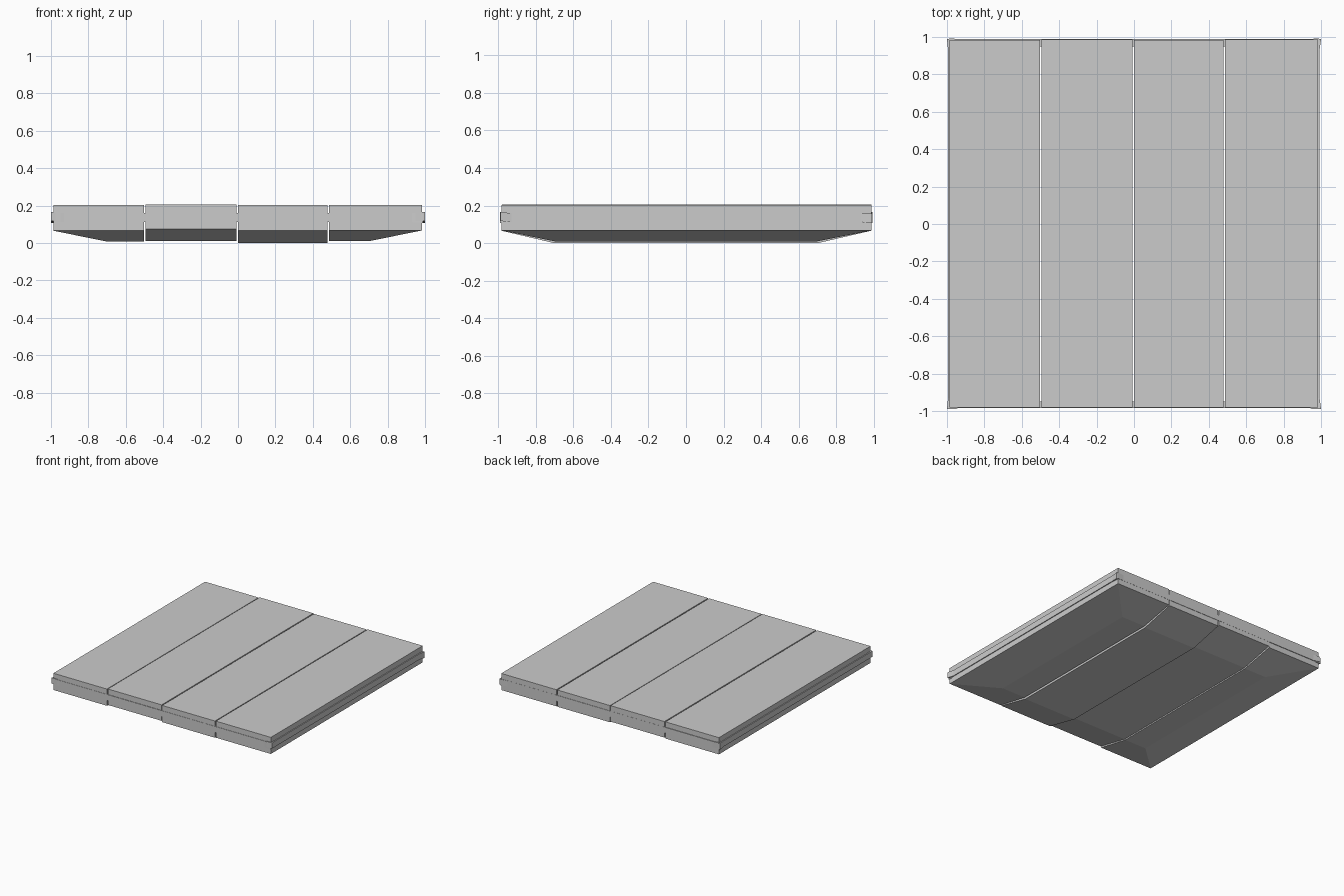
import bpy, bmesh

if "Cube" in bpy.data.objects:
    bpy.data.objects.remove(bpy.data.objects["Cube"])


def hull(name, points):
    """Convex solid around a few corner points."""
    bm = bmesh.new()
    for p in points:
        bm.verts.new(p)
    bmesh.ops.convex_hull(bm, input=bm.verts)
    bmesh.ops.dissolve_limit(bm, angle_limit=0.005, verts=bm.verts, edges=bm.edges)
    bmesh.ops.recalc_face_normals(bm, faces=bm.faces)
    me = bpy.data.meshes.new(name)
    bm.to_mesh(me)
    bm.free()
    ob = bpy.data.objects.new(name, me)
    bpy.context.collection.objects.link(ob)
    return ob


def rect(x0, x1, y0, y1, z):
    return [(x, y, z) for x in (x0, x1) for y in (y0, y1)]


# Four planks: left, right, front, back, top, rim height, underside height
planks = [
    (-0.987, -0.502, -0.982, 0.983, 0.203, 0.066, 0.008),
    (-0.495, -0.007, -0.980, 0.987, 0.205, 0.074, 0.012),
    (0.000, 0.478, -0.982, 0.985, 0.203, 0.066, 0.000),
    (0.486, 0.985, -0.981, 0.987, 0.204, 0.068, 0.010),
]
for i, (x0, x1, y0, y1, top, rim, low) in enumerate(planks):
    # the underside tapers inwards on all outer edges
    bx0, bx1 = max(x0, -0.70), min(x1, 0.70)
    hull(f"plank_{i + 1}",
         rect(x0, x1, y0, y1, top) + rect(x0, x1, y0, y1, rim)
         + rect(bx0, bx1, -0.70, 0.70, low))


# Thin trim strips around the rim, flaring a little at the corners
def strip(name, side, axis, out, flare):
    # lower/upper height at start, middle and end of the strip
    stations = [(-0.988, flare, 0.118, 0.165), (-0.93, out, 0.112, 0.160),
                (0.93, out, 0.112, 0.160), (0.988, flare, 0.108, 0.158)]
    bm = bmesh.new()
    rings = []
    for t, o, z0, z1 in stations:
        ring = []
        for d, z in ((0.95, z0), (o, z0), (o, z1), (0.95, z1)):
            co = (side * d, t, z) if axis == 'x' else (t, side * d, z)
            ring.append(bm.verts.new(co))
        rings.append(ring)
    for a, b in zip(rings, rings[1:]):
        for k in range(4):
            bm.faces.new((a[k], a[(k + 1) % 4], b[(k + 1) % 4], b[k]))
    bm.faces.new(rings[0])
    bm.faces.new(rings[-1])
    bmesh.ops.recalc_face_normals(bm, faces=bm.faces)
    me = bpy.data.meshes.new(name)
    bm.to_mesh(me)
    bm.free()
    bpy.context.collection.objects.link(bpy.data.objects.new(name, me))


strip("left_trim", -1, 'x', 0.994, 1.0)
strip("right_trim", 1, 'x', 0.992, 1.0)
strip("front_trim", -1, 'y', 0.984, 0.989)
strip("back_trim", 1, 'y', 0.988, 0.993)
